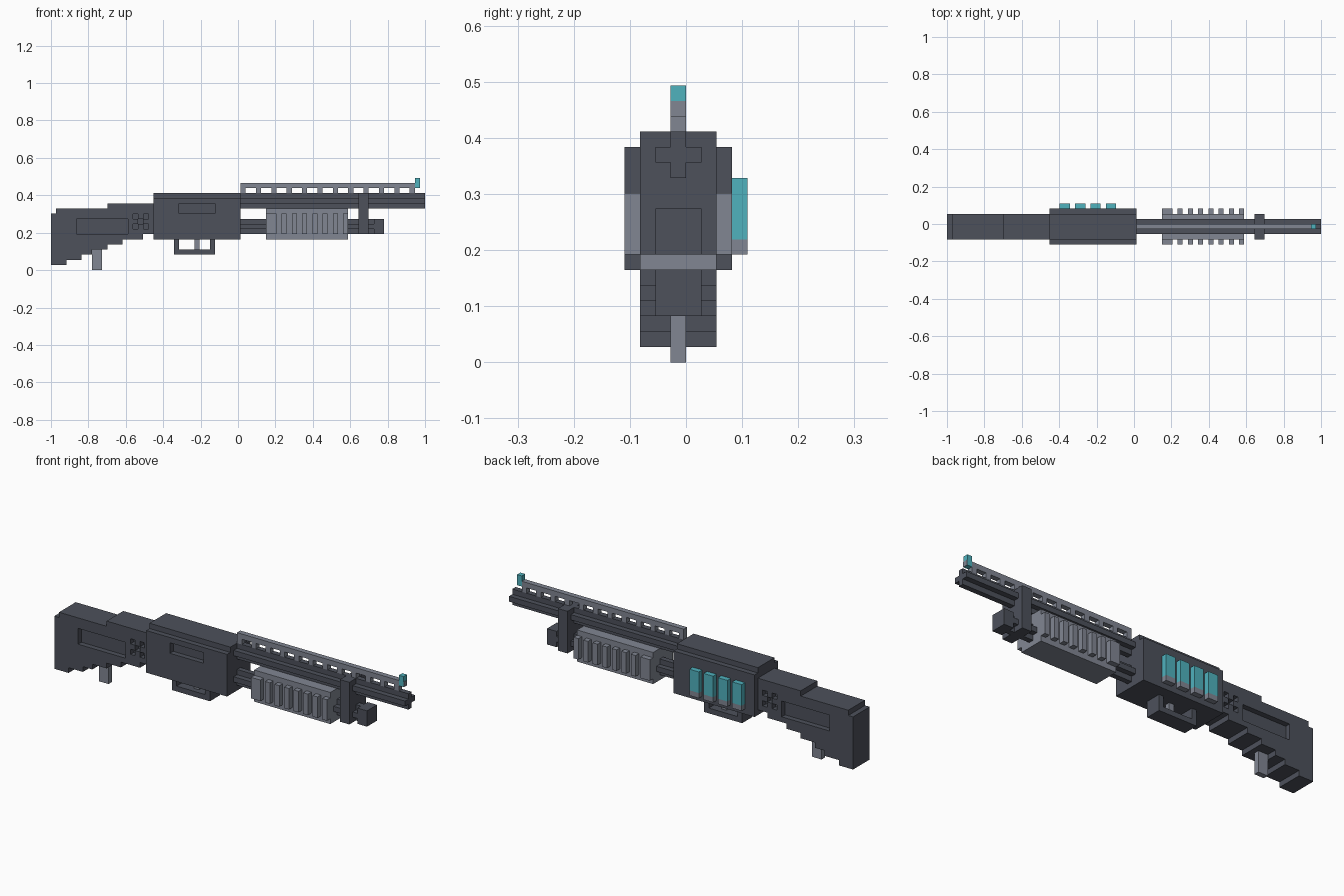
import bpy, bmesh
from mathutils import Matrix, Vector

U = 2 / 73            # one block of the model
X0 = -36.5            # shifts block columns so the model is centred

if "Cube" in bpy.data.objects:
    bpy.data.objects.remove(bpy.data.objects["Cube"], do_unlink=True)


def material(name, rgb):
    m = bpy.data.materials.new(name)
    m.use_nodes = True
    m.diffuse_color = (*rgb, 1)
    m.node_tree.nodes["Principled BSDF"].inputs["Base Color"].default_value = (*rgb, 1)
    return m


DARK = material("dark slate", (0.074, 0.082, 0.105))
GREY = material("mid grey", (0.22, 0.24, 0.29))
TEAL = material("teal", (0.08, 0.445, 0.515))


def finish(name, bm, mat):
    mesh = bpy.data.meshes.new(name)
    bmesh.ops.recalc_face_normals(bm, faces=bm.faces)
    bm.to_mesh(mesh)
    bm.free()
    if mat:
        mesh.materials.append(mat)
    obj = bpy.data.objects.new(name, mesh)
    bpy.context.collection.objects.link(obj)
    return obj


def blocks(name, mat, *spans):
    """One object from boxes given as ((x0, x1), (y0, y1), (z0, z1)) in blocks."""
    bm = bmesh.new()
    for span in spans:
        size = [b - a for a, b in span]
        mid = Vector([(a + b) / 2 for a, b in span]) + Vector((X0, 0, 0))
        bmesh.ops.create_cube(bm, size=1, matrix=Matrix.Translation(mid * U)
                              @ Matrix.Diagonal((*[s * U for s in size], 1)))
    return finish(name, bm, mat)


def extrude(name, mat, points, axis, start, end):
    """Extrude a profile along x (points are y, z) or along y (points are x, z)."""
    bm = bmesh.new()
    if axis == "x":
        verts = [bm.verts.new(Vector((start + X0, a, b)) * U) for a, b in points]
        step = Vector((end - start, 0, 0)) * U
    else:
        verts = [bm.verts.new(Vector((a + X0, start, b)) * U) for a, b in points]
        step = Vector((0, end - start, 0)) * U
    face = bm.faces.new(verts)
    out = bmesh.ops.extrude_face_region(bm, geom=[face])
    bmesh.ops.translate(bm, vec=step,
                        verts=[v for v in out["geom"] if isinstance(v, bmesh.types.BMVert)])
    return finish(name, bm, mat)


def carve(obj, *spans):
    cutter = blocks("cutter", None, *spans)
    cutter.hide_render = True
    mod = obj.modifiers.new("recess", "BOOLEAN")
    mod.operation, mod.solver, mod.object = "DIFFERENCE", "EXACT", cutter
    bpy.context.view_layer.objects.active = obj
    bpy.ops.object.modifier_apply(modifier=mod.name)
    bpy.data.objects.remove(cutter, do_unlink=True)


def cross(z):
    """Plus-shaped section, three blocks wide and tall, standing on z."""
    return [(-1, z), (0, z), (0, z + 1), (1, z + 1), (1, z + 2), (0, z + 2),
            (0, z + 3), (-1, z + 3), (-1, z + 2), (-2, z + 2), (-2, z + 1), (-1, z + 1)]


# Stock: stepped side profile
top = [(20, 13), (11, 13), (11, 12), (1, 12), (1, 11), (0, 11)]
bottom = [(0, 1)]
for z, x in enumerate((3, 6, 8, 11, 14, 18), start=1):
    bottom += [(x, z), (x, z + 1)]
stock = extrude("stock", DARK, top + bottom + [(20, 7)], "y", -3, 2)

# Stock recesses on both sides: long panel and five-dot grip pattern
pits = []
for y in ((-4, -2), (1, 3)):
    pits.append(((5, 15), y, (7, 10)))
    for i, k in ((0, 0), (2, 0), (1, 1), (0, 2), (2, 2)):
        pits.append(((16.01 + i, 16.99 + i), y, (8.01 + k, 8.99 + k)))
carve(stock, *pits)
blocks("stock_peg", GREY, ((8, 10), (-1, 0), (0, 4)))

# Receiver with a raised top and a port on the front side
section = [(-4, 6), (3, 6), (3, 14), (2, 14), (2, 15), (-3, 15), (-3, 14), (-4, 14)]
receiver = extrude("receiver", DARK, section, "x", 20, 37)
carve(receiver, ((25, 32), (-5, -3), (11, 13)))

# Trigger and guard
guard = [(24, 6), (24, 3), (32, 3), (32, 6), (31, 6), (31, 4), (25, 4), (25, 6)]
extrude("trigger_guard", DARK, guard, "y", -2, 1)
blocks("trigger", GREY, ((28, 29), (-1, 0), (4, 6)))

# Spare shells on the back side
shells = [(x, x + 2) for x in range(22, 32, 3)]
blocks("shell_bases", GREY, *[(x, (3, 4), (7, 8)) for x in shells])
blocks("shell_bodies", TEAL, *[(x, (3, 4), (8, 12)) for x in shells])

# Barrel, magazine tube and the clamp joining them
extrude("barrel", DARK, cross(12), "x", 37, 73)
extrude("magazine_tube", DARK, cross(7), "x", 37, 63)
blocks("magazine_cap", DARK, ((63, 65), (-2, 1), (7, 10)))
blocks("barrel_clamp", DARK, ((60, 62), (-3, 2), (7, 15)))

# Sliding fore-end with ribs on both sides
blocks("fore_end", GREY, ((42, 58), (-3, 2), (6, 12)))
ribs = [(42, 44)] + [(x, x + 1) for x in range(45, 58, 2)]
blocks("fore_end_ribs", GREY, *[(x, y, (7, 11)) for x in ribs for y in ((-4, -3), (2, 3))])

# Top rail on posts, and the front sight
blocks("top_rail", GREY, ((37, 71), (-1, 0), (16, 17)))
blocks("rail_posts", GREY, *[((x, x + 1), (-1, 0), (15, 16)) for x in range(37, 71, 3)])
blocks("front_sight", TEAL, ((71, 72), (-1, 0), (16, 18)))
blocks("front_sight_plate", GREY, ((72, 72.05), (-1, 0), (16, 17)))
